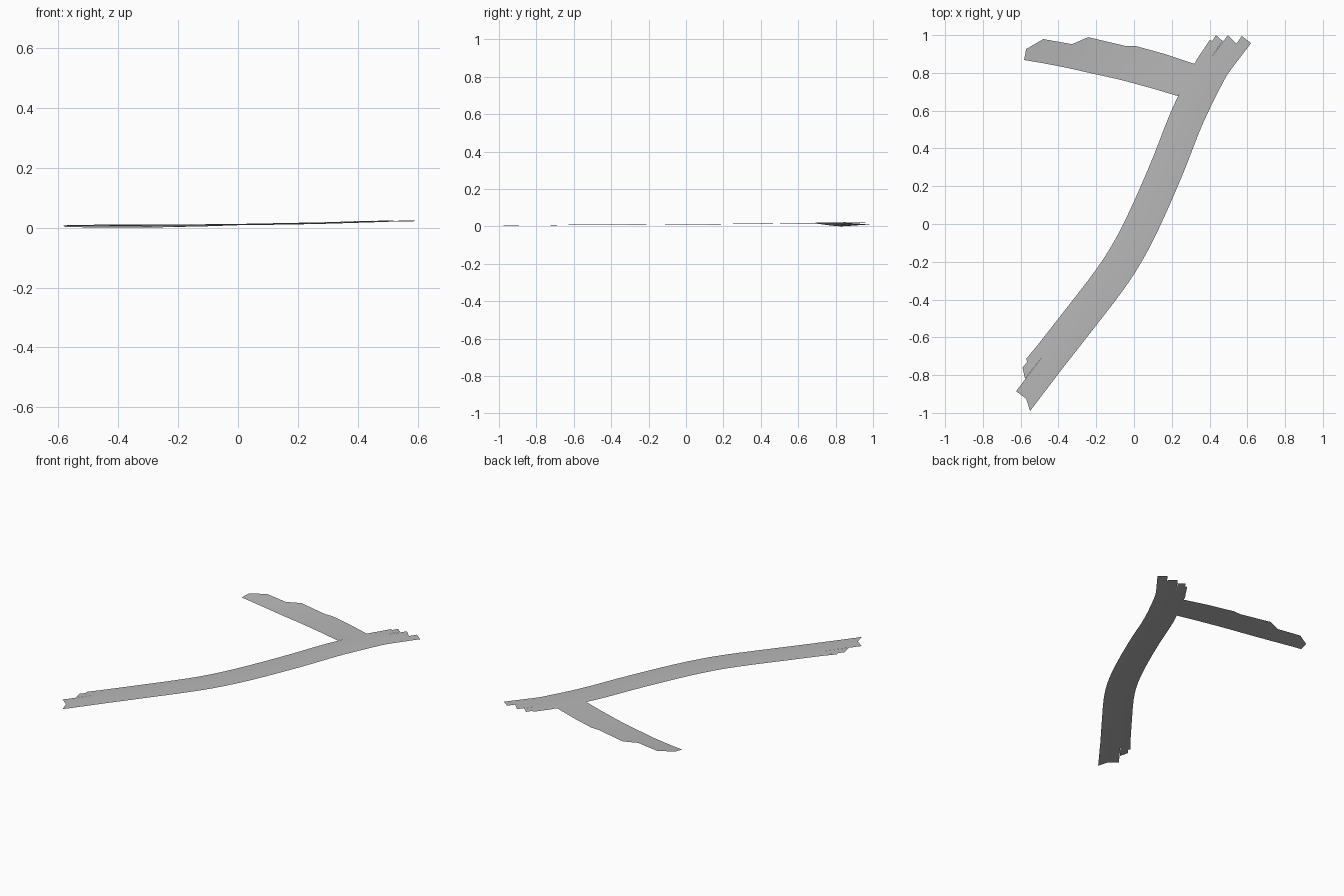
import bpy, bmesh
from mathutils import Vector

if "Cube" in bpy.data.objects:
    bpy.data.objects.remove(bpy.data.objects["Cube"])

grey = bpy.data.materials.new("road grey")
grey.diffuse_color = (0.48, 0.48, 0.48, 1)
grey.use_nodes = True
grey.node_tree.nodes["Principled BSDF"].inputs["Base Color"].default_value = grey.diffuse_color


def catmull(pts, n):
    """Smooth path through 2D points, n steps per span."""
    p = [Vector(q) for q in pts]
    p = [2 * p[0] - p[1]] + p + [2 * p[-1] - p[-2]]
    out = []
    for i in range(1, len(p) - 2):
        a, b, c, d = p[i - 1:i + 3]
        for k in range(n):
            t = k / n
            out.append(0.5 * (2 * b + (c - a) * t + (2 * a - 5 * b + 4 * c - d) * t * t
                              + (3 * b - a - 3 * c + d) * t ** 3))
    return out + [p[-2]]


def sheet(name, strips):
    """Each strip is a list of rows, each row a list of points."""
    bm = bmesh.new()
    for rows in strips:
        vs = [[bm.verts.new(q) for q in row] for row in rows]
        for r0, r1 in zip(vs, vs[1:]):
            for i in range(len(r0) - 1):
                bm.faces.new((r0[i], r0[i + 1], r1[i + 1], r1[i]))
    bmesh.ops.remove_doubles(bm, verts=bm.verts, dist=1e-5)
    for f in bm.faces:
        f.normal_update()
        if f.normal.z < 0:
            f.normal_flip()
        f.smooth = True
    me = bpy.data.meshes.new(name)
    bm.to_mesh(me)
    bm.free()
    me.materials.append(grey)
    ob = bpy.data.objects.new(name, me)
    bpy.context.collection.objects.link(ob)


# Main road: four lanes swept along a curved centre line, each with its own end
def road_z(y, u):
    t = (y + 1) / 2
    return 0.005 + 0.009 * t + 0.009 * t ** 4 + 0.002 * (1 - (2 * u - 1) ** 2)


centre = catmull([(-0.45, -0.71), (-0.328, -0.554), (-0.128, -0.294), (-0.015, -0.115),
                  (0.082, 0.083), (0.184, 0.32), (0.283, 0.57), (0.396, 0.80),
                  (0.44, 0.87)], 4)
lanes = [0, 0.08, 0.32, 0.69, 1]
south_ends = [((-0.571, -0.714), (-0.565, -0.73)), ((-0.59, -0.76), (-0.577, -0.82)),
              ((-0.624, -0.885), (-0.571, -0.925)), ((-0.571, -0.925), (-0.55, -0.99))]
north_ends = [((0.40, 0.973), (0.418, 0.968)), ((0.434, 1.0), (0.47, 0.968)),
              ((0.497, 1.0), (0.545, 0.952)), ((0.571, 0.995), (0.62, 0.958))]


def across(i, u):
    d = (centre[min(i + 1, len(centre) - 1)] - centre[max(i - 1, 0)]).normalized()
    q = centre[i] + Vector((d.y, -d.x)) * 0.18 * (u - 0.5)
    return (q.x, q.y, road_z(centre[i].y, u))


strips = []
for k in range(4):
    us = lanes[k:k + 2]
    rows = [[across(i, u) for u in us] for i in range(len(centre))]
    first = [(*q, road_z(-0.9, u)) for q, u in zip(south_ends[k], us)]
    last = [(*q, road_z(0.97, u)) for q, u in zip(north_ends[k], us)]
    strips.append([first] + rows + [last])
sheet("main_road", strips)

# Side road: ragged north edge, smooth south edge, joining the main road
south = [(-0.582, 0.868, 0.003), (-0.49, 0.853, 0.001), (-0.36, 0.828, 0.0),
         (-0.28, 0.81, 0.001), (-0.1, 0.77, 0.005), (-0.04, 0.755, 0.007),
         (0.1, 0.717, 0.012), (0.233, 0.677, 0.017)]
north = [(-0.571, 0.926, 0.009), (-0.48, 0.979, 0.01), (-0.328, 0.952, 0.01),
         (-0.243, 0.989, 0.011), (-0.042, 0.942, 0.012), (0.01, 0.942, 0.013),
         (0.17, 0.898, 0.016), (0.323, 0.847, 0.019)]
rows = [[Vector(a).lerp(Vector(b), u) for u in (0, 0.33, 0.67, 1)]
        for a, b in zip(south, north)]
sheet("side_road", [rows])
